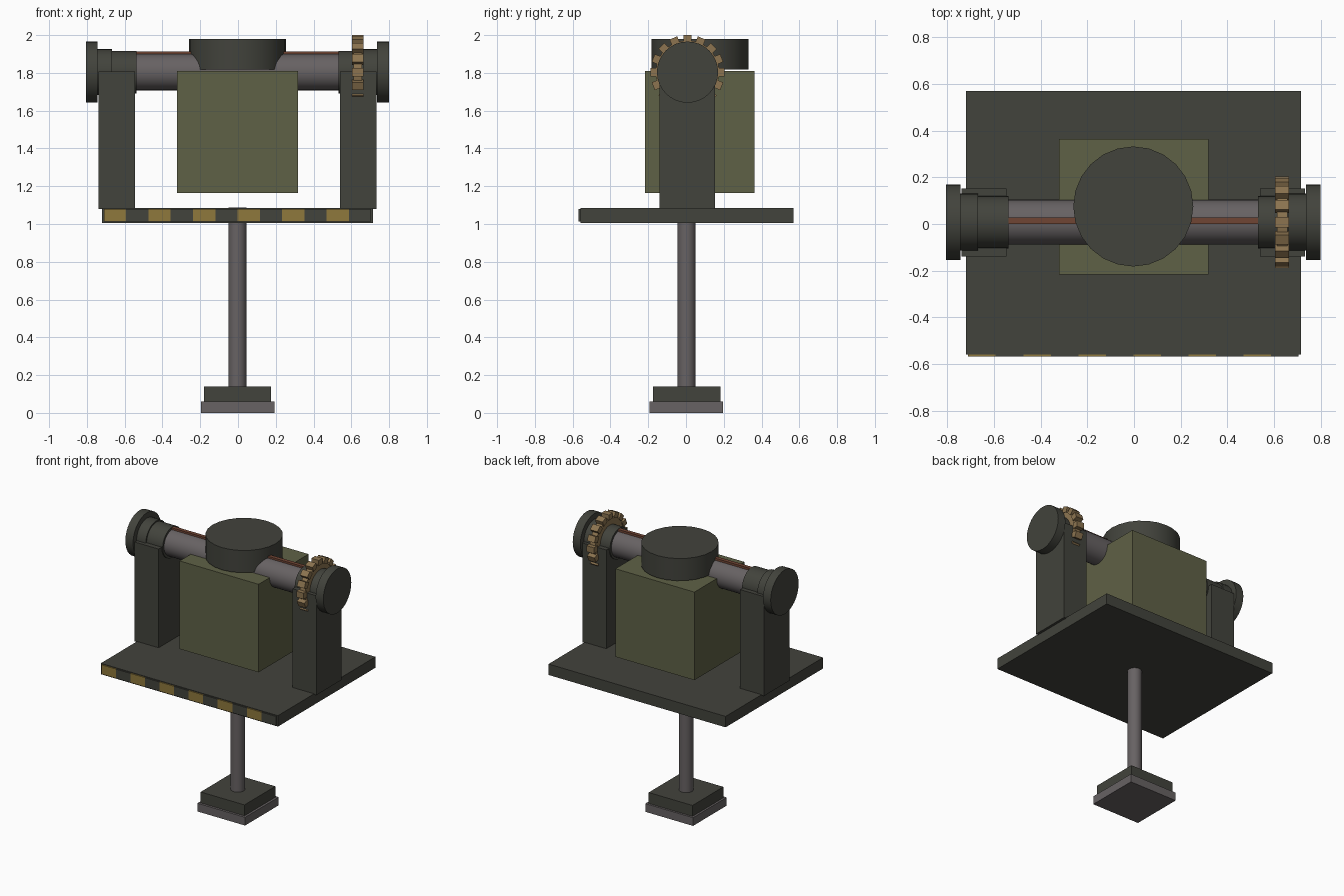
import bpy, math
from mathutils import Matrix

cube = bpy.data.objects.get("Cube")
if cube:
    bpy.data.objects.remove(cube, do_unlink=True)


def material(name, rgb):
    """Flat material from 0-255 display values, stored linear."""
    lin = [((c / 255 + 0.055) / 1.055) ** 2.4 for c in rgb] + [1.0]
    m = bpy.data.materials.new(name)
    m.use_nodes = True
    m.diffuse_color = lin
    bsdf = m.node_tree.nodes["Principled BSDF"]
    bsdf.inputs["Base Color"].default_value = lin
    bsdf.inputs["Roughness"].default_value = 0.8
    return m


DARK = material("dark_iron", (66, 67, 60))
OLIVE = material("olive_paint", (95, 97, 70))
STEEL = material("grey_steel", (103, 98, 99))
YELLOW = material("warning_yellow", (142, 120, 60))
BRASS = material("dull_brass", (140, 116, 80))
RUST = material("rust_red", (112, 69, 52))


def box(name, x, y, z, mat):
    """Box from (min, max) pairs on each axis."""
    spans = (x, y, z)
    bpy.ops.mesh.primitive_cube_add(size=1)
    ob = bpy.context.object
    ob.name = name
    ob.data.transform(Matrix.Translation([(a + b) / 2 for a, b in spans])
                      @ Matrix.Diagonal([b - a for a, b in spans] + [1]))
    ob.data.materials.append(mat)
    return ob


def cylinder(name, axis, centre, r, span, mat, sides=32):
    """Cylinder along x or z; centre gives the other two coordinates."""
    a, b = span
    mid = (a + b) / 2
    along_x = axis == "x"
    loc = (mid, *centre) if along_x else (*centre, mid)
    bpy.ops.mesh.primitive_cylinder_add(
        vertices=sides, radius=r, depth=b - a, location=loc,
        rotation=(0, math.pi / 2 if along_x else 0, 0))
    ob = bpy.context.object
    ob.name = name
    ob.data.materials.append(mat)
    bpy.ops.object.shade_smooth_by_angle(angle=math.radians(30))
    return ob


# Foot and column
box("foot_base", (-0.195, 0.192), (-0.192, 0.197), (0, 0.06), STEEL)
box("foot_block", (-0.18, 0.175), (-0.175, 0.182), (0.06, 0.14), DARK)
cylinder("column", "z", (-0.003, 0.003), 0.048, (0.13, 1.088), STEEL)

# Platform with warning stripes along its front edge
box("platform", (-0.72, 0.715), (-0.559, 0.57), (1.005, 1.085), DARK)
COUNT, START, END = 12, -0.71, 0.705
step = (END - START) / COUNT
for i in range(COUNT):
    x = START + i * step
    box(f"warning_stripe_{i + 1}", (x, x + step), (-0.568, -0.559),
        (1.012, 1.08), DARK if i % 2 else YELLOW)

# Body block and cap
box("body_block", (-0.322, 0.318), (-0.216, 0.363), (1.165, 1.81), OLIVE)
cylinder("cap", "z", (-0.003, 0.075), 0.257, (1.817, 1.98), DARK, 24)

# Axle and its support posts
AXIS = (0.008, 1.804)
cylinder("axle", "x", AXIS, 0.096, (-0.75, 0.75), STEEL)
for side, s in (("right", -1), ("left", 1)):
    def span(a, b):
        return tuple(sorted((s * a - 0.003, s * b - 0.003)))
    box(f"{side}_post", span(0.542, 0.736), (-0.14, 0.153), (1.08, 1.808), DARK)
    cylinder(f"{side}_inner_bushing", "x", AXIS, 0.112, span(0.535, 0.67), DARK)
    cylinder(f"{side}_outer_bushing", "x", AXIS, 0.122, span(0.665, 0.745), DARK)
    cylinder(f"{side}_end_disc", "x", AXIS, 0.162, span(0.74, 0.802), DARK)

# Strip lying along the top of the axle
box("axle_strip", (-0.62, 0.61), (0.0, 0.028), (1.89, 1.913), RUST)

# Toothed wheel
cylinder("gear_wheel", "x", AXIS, 0.168, (0.612, 0.657), BRASS)
TEETH = 16
for i in range(TEETH):
    tooth = box(f"gear_tooth_{i + 1}", (0.604, 0.664), (-0.022, 0.022),
                (0.155, 0.196), BRASS)
    tooth.data.transform(Matrix.Translation((0, *AXIS))
                         @ Matrix.Rotation(i * math.tau / TEETH, 4, "X"))
